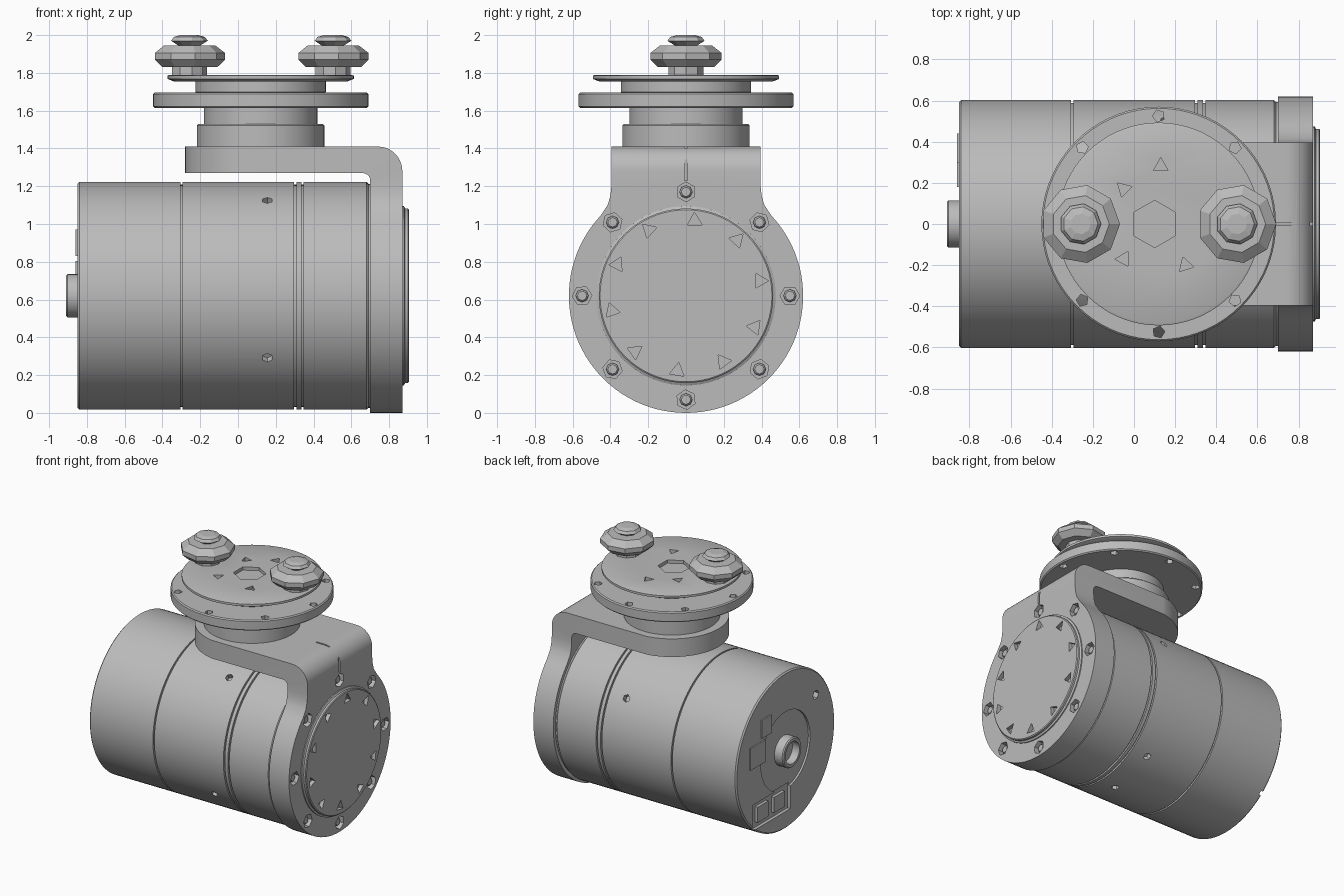
import bpy, bmesh
from math import pi, sin, cos, radians
from mathutils import Matrix, Vector

cube = bpy.data.objects.get("Cube")
if cube:
    bpy.data.objects.remove(cube, do_unlink=True)

mat = bpy.data.materials.new("machined grey")
mat.use_nodes = True
GREY = (0.5, 0.5, 0.5, 1)
mat.diffuse_color = GREY
mat.node_tree.nodes["Principled BSDF"].inputs["Base Color"].default_value = GREY

AXIS_Z = 0.62                     # height of the motor axis
TURN_X = 0.12                     # centre of the turntable
ALONG_X = Matrix.Rotation(pi / 2, 4, 'Y')
UPRIGHT = Matrix.Identity(4)
parts = []


def finish(name, bm, keep=True):
    bmesh.ops.recalc_face_normals(bm, faces=bm.faces)
    mesh = bpy.data.meshes.new(name)
    bm.to_mesh(mesh)
    bm.free()
    obj = bpy.data.objects.new(name, mesh)
    bpy.context.collection.objects.link(obj)
    mesh.materials.append(mat)
    if keep:
        parts.append(obj)
    return obj


def lathe(name, profile, centre, turn=UPRIGHT, sides=72):
    """Solid of revolution from (radius, height) pairs."""
    bm = bmesh.new()
    frame = Matrix.Translation(centre) @ turn
    angles = [2 * pi * i / sides for i in range(sides)]
    rings = [[bm.verts.new(frame @ Vector((r * cos(a), r * sin(a), h))) for a in angles]
             for r, h in profile]
    for low, high in zip(rings, rings[1:]):
        for i in range(sides):
            j = (i + 1) % sides
            bm.faces.new((low[i], low[j], high[j], high[i]))
    bm.faces.new(rings[0])
    bm.faces.new(rings[-1])
    return finish(name, bm)


def disc(r, low, high, c=0.008):
    """Profile of a chamfered disc."""
    return [(r - c, low), (r, low + c), (r, high - c), (r - c, high)]


def extrude(name, outline, offset, keep=False):
    bm = bmesh.new()
    face = bm.faces.new([bm.verts.new(p) for p in outline])
    new = bmesh.ops.extrude_face_region(bm, geom=[face])["geom"]
    bmesh.ops.translate(bm, vec=offset, verts=[v for v in new if isinstance(v, bmesh.types.BMVert)])
    return finish(name, bm, keep)


def arc(cx, cy, r, start, end, steps):
    angles = [radians(start + (end - start) * i / steps) for i in range(steps + 1)]
    return [(cx + r * cos(a), cy + r * sin(a)) for a in angles]


def boolean(obj, tool, operation='DIFFERENCE'):
    mod = obj.modifiers.new("shape", 'BOOLEAN')
    mod.operation, mod.object, mod.solver = operation, tool, 'EXACT'
    with bpy.context.temp_override(object=obj, active_object=obj):
        bpy.ops.object.modifier_apply(modifier=mod.name)
    bpy.data.objects.remove(tool, do_unlink=True)


def pockets(obj, places, radius, depth, sides, turn=UPRIGHT):
    """Cut prism-shaped pockets, centred on the given surface points."""
    bm = bmesh.new()
    for n, place in enumerate(places):
        spin = Matrix.Rotation(n * 0.8, 4, 'Z')
        bmesh.ops.create_cone(bm, cap_ends=True, segments=sides, radius1=radius, radius2=radius,
                              depth=depth * 2, matrix=Matrix.Translation(place) @ turn @ spin)
    boolean(obj, finish("cutter", bm, False))


def box(name, centre, size, keep=True):
    bm = bmesh.new()
    bmesh.ops.create_cube(bm, size=1, matrix=Matrix.Translation(centre) @ Matrix.Diagonal((*size, 1)))
    return finish(name, bm, keep)


def circle_yz(x, r, count, start=0):
    return [(x, r * cos(start + 2 * pi * i / count), AXIS_Z + r * sin(start + 2 * pi * i / count))
            for i in range(count)]


# Motor housing with turned grooves
R = 0.603
profile = [(R - 0.01, -0.85), (R, -0.84)]
for groove, width in ((-0.305, 0.012), (0.297, 0.012), (0.335, 0.012)):
    profile += [(R, groove), (R - 0.015, groove), (R - 0.015, groove + width), (R, groove + width)]
profile += [(R, 0.68), (R - 0.01, 0.69), (R - 0.01, 0.72)]
housing = lathe("motor_housing", profile, (0, 0, AXIS_Z), ALONG_X, 96)
for angle in (57, 147, -123, -88, -33):
    a = radians(angle)
    aim = Vector((0, -cos(a), sin(a)))
    pockets(housing, [Vector((0.155, 0, AXIS_Z)) + aim * R], 0.028, 0.04, 6,
            aim.to_track_quat('Z', 'Y').to_matrix().to_4x4())

# Rear face: round recess, screw hole and socket panel
pockets(housing, [(-0.85, 0, AXIS_Z)], 0.3, 0.015, 48, ALONG_X)
pockets(housing, [(-0.85, -0.37, 0.91)], 0.035, 0.04, 6, ALONG_X)
boolean(housing, box("cutter", (-0.85, 0.17, 0.25), (0.05, 0.46, 0.2), False))
for y in (0.07, 0.27):
    box("socket", (-0.835, y, 0.25), (0.025, 0.13, 0.12))
box("upper_plug", (-0.845, 0.24, 0.9), (0.03, 0.12, 0.14))
box("side_plug", (-0.845, 0.35, 0.72), (0.03, 0.18, 0.17))
connector = lathe("cable_connector", disc(0.115, -0.91, -0.82), (0, 0, AXIS_Z), ALONG_X, 32)
pockets(connector, [(-0.91, 0, AXIS_Z)], 0.085, 0.06, 24, ALONG_X)

# Bent bracket: bent strip trimmed by its end outline and its plan outline
strip = [(-0.28, 1.27), (0.66, 1.27)] + arc(0.66, 1.23, 0.04, 90, 0, 5)[1:]
strip += [(0.70, -0.1), (0.87, -0.1)] + arc(0.74, 1.28, 0.13, 0, 90, 10) + [(-0.28, 1.41)]
bracket = extrude("bent_bracket", [(x, -0.8, z) for x, z in strip], (0, 1.6, 0), True)
neck = [(0.395, 1.5), (0.395, 1.2), (0.4, 1.15), (0.415, 1.1)]
rim = arc(0, AXIS_Z, 0.62, 43, -223, 72)
side = neck + rim + [(-y, z) for y, z in reversed(neck)]
boolean(bracket, extrude("trim", [(-0.6, y, z) for y, z in side], (2, 0, 0)), 'INTERSECT')
plan = arc(TURN_X, 0, 0.4, 90, 270, 32) + [(0.6, -0.4), (0.6, -0.9), (1.2, -0.9),
                                          (1.2, 0.9), (0.6, 0.9), (0.6, 0.4)]
boolean(bracket, extrude("trim", [(x, y, -0.2) for x, y in plan], (0, 0, 2)), 'INTERSECT')
pockets(bracket, circle_yz(0.87, 0.55, 8), 0.052, 0.05, 6, ALONG_X)
boolean(bracket, box("cutter", (0.87, 0, 1.33), (0.03, 0.016, 0.2), False))
boolean(bracket, box("cutter", (0.77, 0, 1.41), (0.2, 0.012, 0.02), False))

# Bracket screws sunk in their pockets
for x, y, z in circle_yz(0.81, 0.55, 8):
    lathe("bracket_screw", [(0.034, 0), (0.034, 0.035), (0.025, 0.045)], (x, y, z), ALONG_X, 8)

# Round end cover with pockets near the rim
cover = lathe("end_cover", [(0.475, 0.85), (0.475, 0.878), (0.462, 0.885), (0.462, 0.9), (0.455, 0.905)],
              (0, 0, AXIS_Z), ALONG_X)
pockets(cover, circle_yz(0.905, 0.40, 10, 0.2), 0.045, 0.03, 3, ALONG_X)

# Turntable stack
centre = (TURN_X, 0, 0)
lathe("turntable_base", disc(0.337, 1.40, 1.53), centre)
lathe("turntable_neck", disc(0.30, 1.52, 1.63), centre)
flange = lathe("turntable_flange", disc(0.57, 1.615, 1.695), centre)
lathe("turntable_collar", disc(0.345, 1.69, 1.765), centre)
plate = lathe("turntable_plate", [(0.46, 1.755), (0.493, 1.768), (0.493, 1.785), (0.482, 1.79)], centre)
ring = [2 * pi * i / 8 for i in range(8)]
pockets(flange, [(TURN_X + 0.525 * cos(a), 0.525 * sin(a), 1.695) for a in ring], 0.03, 0.1, 5)
pockets(plate, [(0.1, 0, 1.79)], 0.115, 0.025, 6)
pockets(plate, [(0.13, 0.28, 1.79), (-0.05, 0.17, 1.79), (-0.05, -0.17, 1.79),
                (0.25, -0.2, 1.79)], 0.042, 0.025, 3)

# Faceted clamping knobs
for name, x in (("right_knob", -0.26), ("left_knob", 0.5)):
    lathe(name, [(0.095, 1.78), (0.095, 1.83), (0.15, 1.83), (0.192, 1.87), (0.192, 1.905), (0.14, 1.945),
                 (0.06, 1.945), (0.1, 1.97), (0.085, 1.99), (0.05, 2.0)], (x, 0, 0), sides=9)

# Smooth turned surfaces while keeping machined edges and knob facets crisp
bpy.ops.object.select_all(action='DESELECT')
for obj in parts:
    if "knob" not in obj.name:
        obj.select_set(True)
bpy.context.view_layer.objects.active = housing
bpy.ops.object.shade_smooth_by_angle(angle=radians(25))
